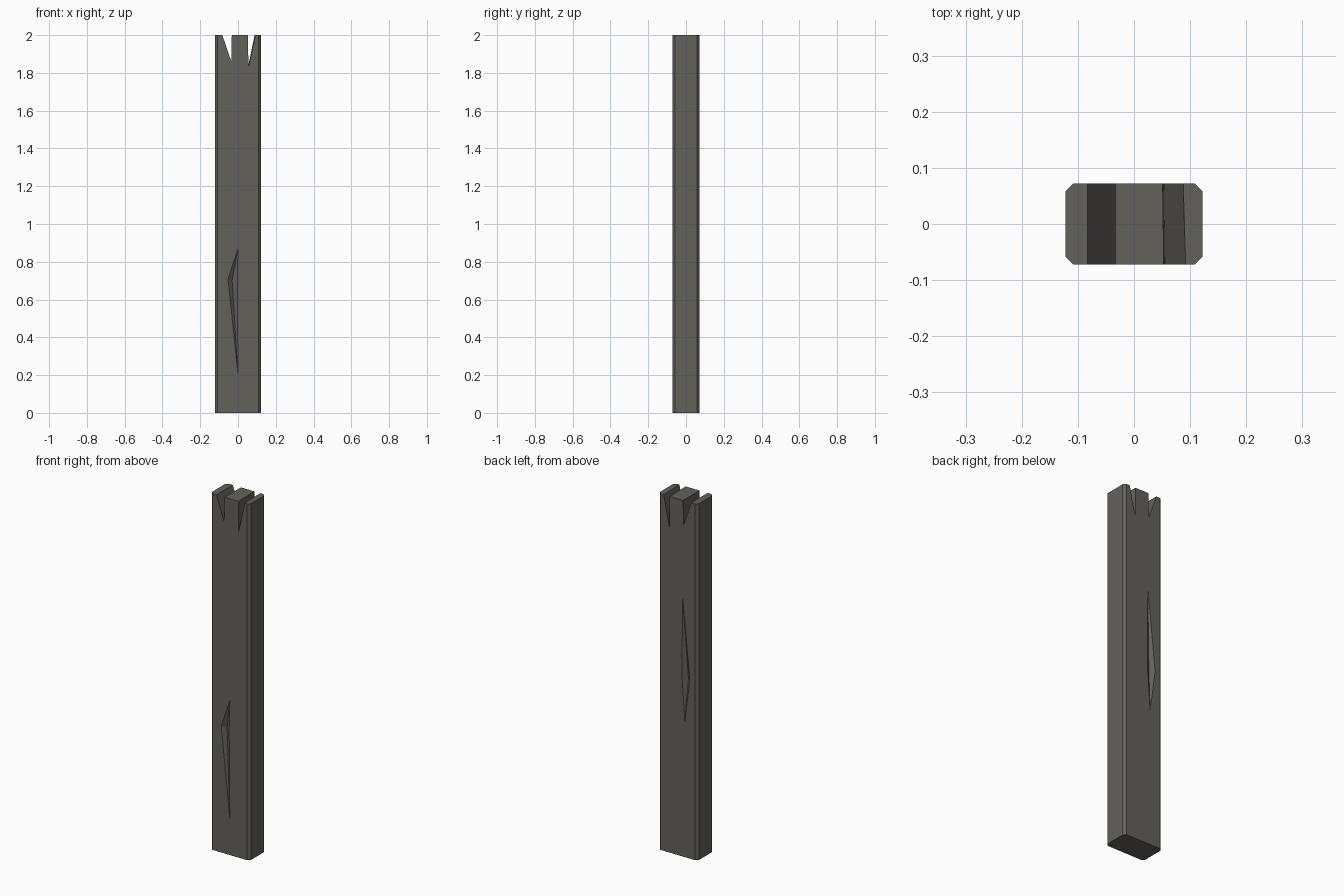
import bpy, bmesh

if "Cube" in bpy.data.objects:
    bpy.data.objects.remove(bpy.data.objects["Cube"])


def make_object(name, verts, faces):
    mesh = bpy.data.meshes.new(name)
    mesh.from_pydata(verts, [], faces)
    bm = bmesh.new()
    bm.from_mesh(mesh)
    bmesh.ops.recalc_face_normals(bm, faces=bm.faces)
    bm.to_mesh(mesh)
    bm.free()
    ob = bpy.data.objects.new(name, mesh)
    bpy.context.collection.objects.link(ob)
    return ob


def loft(name, a, b, tip=None):
    """Solid between two matching outlines; the b end may close on a tip point."""
    n = len(a)
    verts = a + b + ([tip] if tip else [])
    faces = [tuple(range(n))]
    faces += [(i, (i + 1) % n, n + (i + 1) % n, n + i) for i in range(n)]
    if tip:
        faces += [(n + i, n + (i + 1) % n, 2 * n) for i in range(n)]
    else:
        faces.append(tuple(range(n, 2 * n)))
    return make_object(name, verts, faces)


def cut(target, cutter):
    mod = target.modifiers.new("cut", 'BOOLEAN')
    mod.operation = 'DIFFERENCE'
    mod.solver = 'EXACT'
    mod.object = cutter
    bpy.context.view_layer.objects.active = target
    bpy.ops.object.modifier_apply(modifier=mod.name)
    bpy.data.objects.remove(cutter)


# Plank with chamfered long edges
W, D, C, H = 0.122, 0.0725, 0.014, 2.0
section = [(W - C, -D), (W, -D + C), (W, D - C), (W - C, D),
           (-W + C, D), (-W, D - C), (-W, -D + C), (-W + C, -D)]
plank = loft("plank", [(x, y, 0) for x, y in section],
             [(x, y, H) for x, y in section])


# Splits in the top end: left x, right x, then bottom point (x, z)
def notch(front, back):
    ends = []
    for (xl, xr, xb, zb), y in ((front, -0.0735), (back, 0.0735)):
        s = 1.2  # continue the sloped sides above the plank
        ends.append([(xb + (xl - xb) * s, y, zb + (H - zb) * s),
                     (xb, y, zb),
                     (xb + (xr - xb) * s, y, zb + (H - zb) * s)])
    cut(plank, loft("notch_cutter", *ends))


notch((-0.083, -0.033, -0.035, 1.86), (-0.083, -0.033, -0.035, 1.86))
notch((0.053, 0.092, 0.055, 1.83), (0.051, 0.088, 0.053, 1.83))


# Shallow cracks on the broad faces: diamond outline sinking to a deep point
def crack(outline, deep, side):
    outer = [(x, side * (D + 0.05), z) for x, z in outline]
    rim = [(x, side * D, z) for x, z in outline]
    cut(plank, loft("crack_cutter", outer, rim,
                    (deep[0], side * (D - 0.02), deep[1])))


crack([(0, 0.87), (-0.053, 0.71), (0, 0.20), (-0.004, 0.70)], (-0.031, 0.70), -1)
crack([(-0.028, 1.47), (-0.075, 1.0), (-0.043, 0.76), (-0.027, 1.0)],
      (-0.052, 1.0), 1)

# Weathered grey-brown wood
mat = bpy.data.materials.new("weathered_wood")
mat.diffuse_color = (0.125, 0.12, 0.105, 1)
mat.use_nodes = True
mat.node_tree.nodes["Principled BSDF"].inputs["Base Color"].default_value = mat.diffuse_color
plank.data.materials.clear()
plank.data.materials.append(mat)
